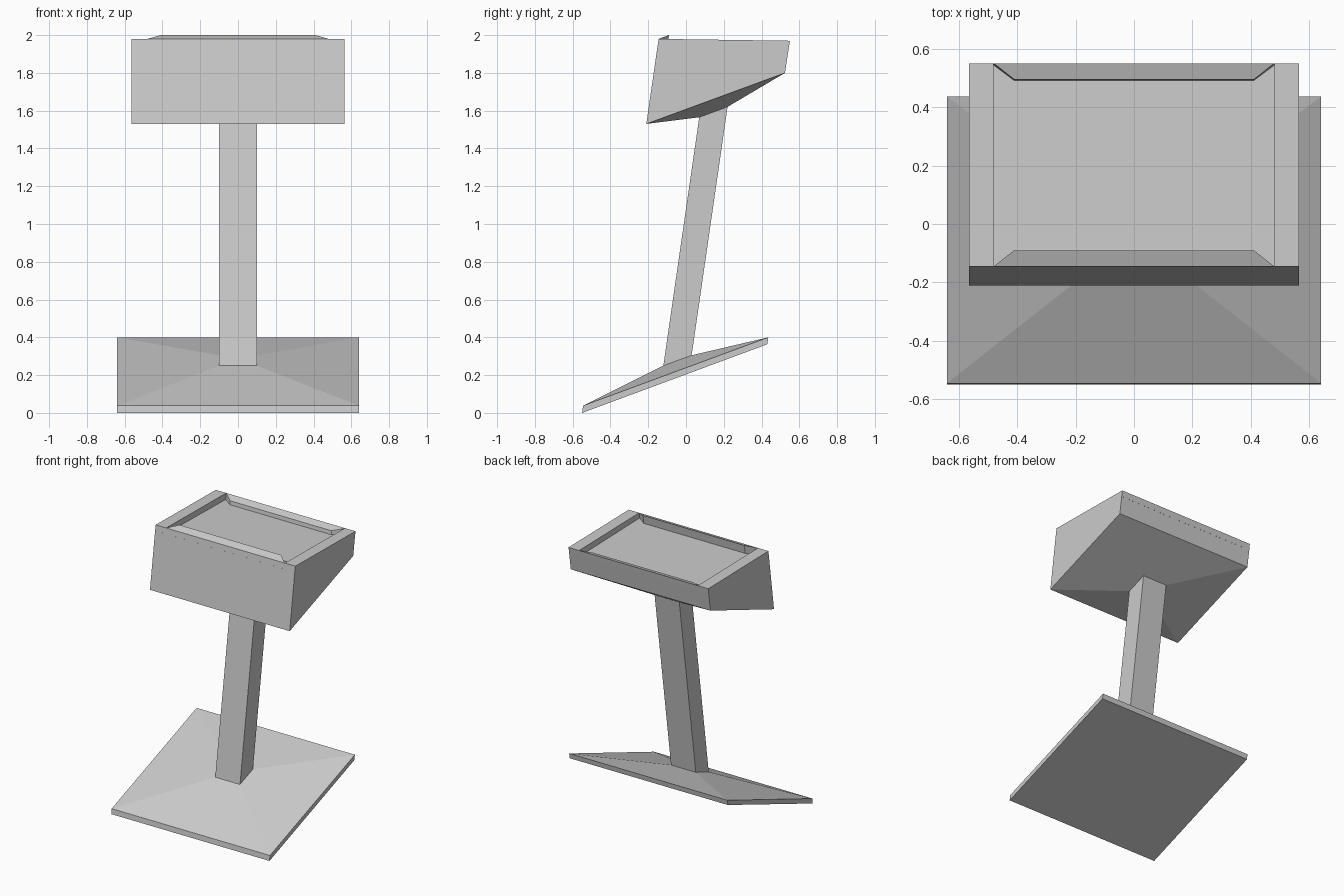
import bpy, bmesh
from mathutils import Vector

if "Cube" in bpy.data.objects:
    bpy.data.objects.remove(bpy.data.objects["Cube"])

LEAN = Vector((0, 0.144, 1))  # the stand leans backwards along this axis


def make(name, rings, cap_start=True, cap_end=True):
    """Loft through rings of points with the same count."""
    bm = bmesh.new()
    loops = [[bm.verts.new(p) for p in r] for r in rings]
    n = len(loops[0])
    for a, b in zip(loops, loops[1:]):
        for i in range(n):
            j = (i + 1) % n
            bm.faces.new((a[i], a[j], b[j], b[i]))
    if cap_start:
        bm.faces.new(loops[0][::-1])
    if cap_end:
        bm.faces.new(loops[-1])
    bmesh.ops.recalc_face_normals(bm, faces=bm.faces[:])
    if not (cap_start and cap_end) and sum((f.normal.z for f in bm.faces if len(f.verts) == 4 and
                                            abs(f.normal.z) > 0.8)) < 0 and cap_end:
        bmesh.ops.reverse_faces(bm, faces=bm.faces[:])
    me = bpy.data.meshes.new(name)
    bm.to_mesh(me)
    bm.free()
    ob = bpy.data.objects.new(name, me)
    bpy.context.collection.objects.link(ob)
    return ob


def rect(hw, yf, zf, yb, zb):
    """Tilted rectangle: half width, then front and back edge positions."""
    return [(-hw, yf, zf), (hw, yf, zf), (hw, yb, zb), (-hw, yb, zb)]


def floor_z(y):
    return 1.94 - 0.022 * (y + 0.15)


def raised(name, top):
    """Piece standing on the recess floor, walls parallel to the lean."""
    bottom = [Vector(p) - LEAN * ((p[2] - floor_z(p[1])) / 1.0032) for p in top]
    return make(name, [bottom, top], cap_start=False)


foot = rect(0.10, -0.12, 0.25, 0.03, 0.305)
neck = rect(0.10, 0.07, 1.565, 0.22, 1.62)

# Tilted base plate rising to the post
make("base", [rect(0.64, -0.55, 0.0, 0.43, 0.363),
              rect(0.64, -0.545, 0.038, 0.436, 0.40), foot], cap_end=False)

# Leaning post
make("post", [foot, neck], False, False)

# Console head with pyramid underside, up to the recess floor
yf, yb = -0.151, 0.543
make("console_head", [neck, rect(0.565, -0.21, 1.53, 0.524, 1.80),
                      rect(0.565, yf, floor_z(yf), yb, floor_z(yb))], cap_start=False)

# Side rails of the frame
for side, s in (("left", -1), ("right", 1)):
    raised(side + "_rail", [(s * 0.48, -0.145, 1.98), (s * 0.565, -0.145, 1.98),
                            (s * 0.565, 0.55, 1.97), (s * 0.48, 0.55, 1.97)])

# Sloped front and back lips between the rails
for name, y0, z0, y1, z1 in (("front_lip", -0.145, 1.98, -0.09, 2.0),
                             ("back_lip", 0.55, 1.97, 0.495, 1.953)):
    raised(name, [(-0.48, y0, z0), (0.48, y0, z0), (0.41, y1, z1), (-0.41, y1, z1)])

# Thin screen panel
raised("screen", rect(0.458, -0.05, floor_z(-0.05) + 0.003, 0.465, floor_z(0.465) + 0.003))
